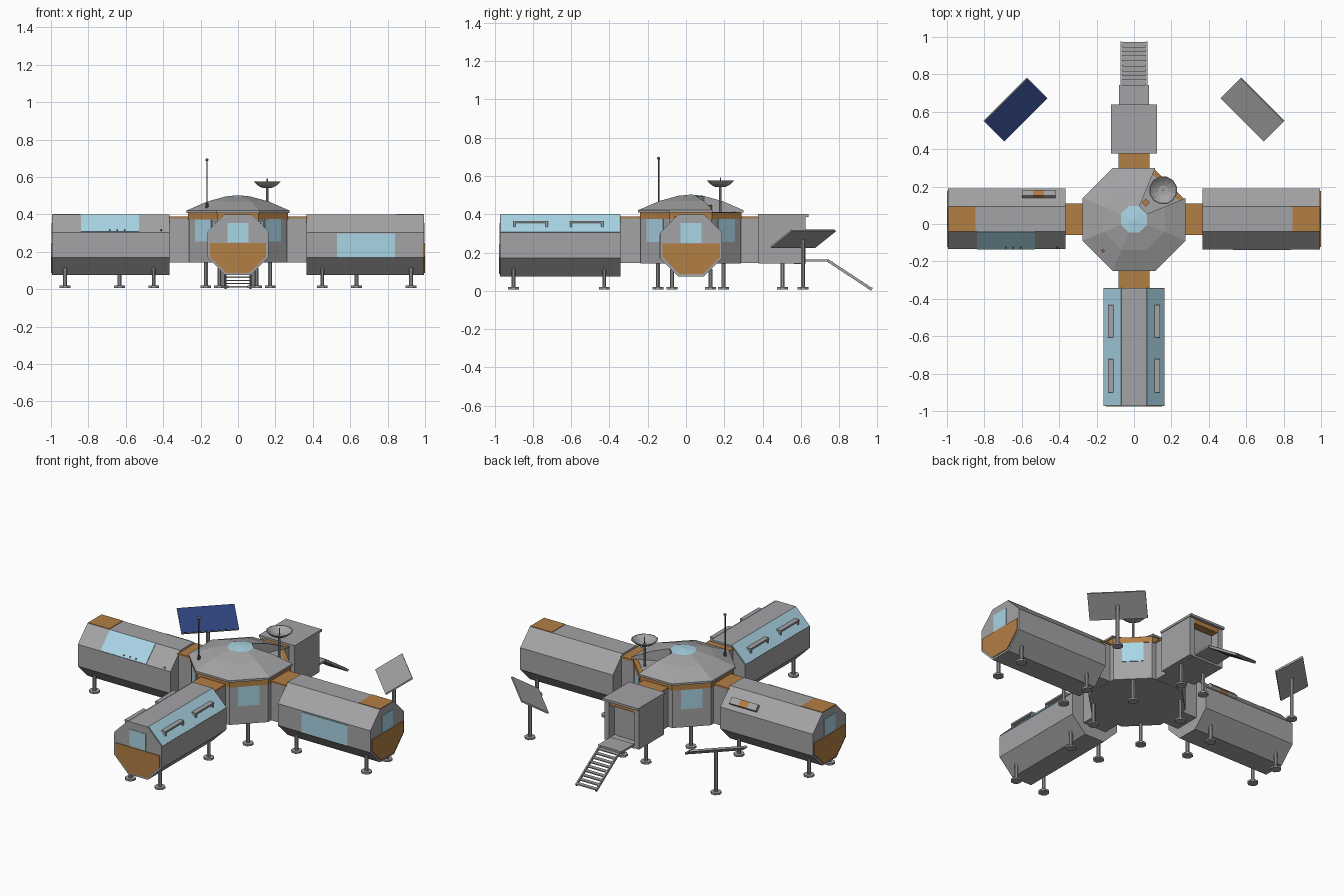
import bpy, bmesh, math
from mathutils import Matrix, Vector, Euler

if "Cube" in bpy.data.objects:
    bpy.data.objects.remove(bpy.data.objects["Cube"])

def mat(name, r, g, b):
    m = bpy.data.materials.new(name)
    m.diffuse_color = (r, g, b, 1)
    m.use_nodes = True
    m.node_tree.nodes["Principled BSDF"].inputs["Base Color"].default_value = m.diffuse_color
    return m

GREY = mat("hull_grey", .37, .37, .38)
ORANGE = mat("trim_orange", .45, .21, .06)
GLASS = mat("window_blue", .40, .66, .78)
NAVY = mat("solar_navy", .027, .055, .20)
DARK = mat("dark_grey", .12, .12, .125)
I = Matrix.Identity(4)
T = Matrix.Translation
CY = .025            # hub centre in y
K = math.cos(math.pi / 8)

def finish(name, bm, m, M=I):
    bmesh.ops.remove_doubles(bm, verts=bm.verts, dist=1e-5)
    bmesh.ops.recalc_face_normals(bm, faces=bm.faces)
    bm.transform(M)
    me = bpy.data.meshes.new(name)
    bm.to_mesh(me)
    bm.free()
    me.materials.append(m)
    ob = bpy.data.objects.new(name, me)
    bpy.context.collection.objects.link(ob)
    return ob

def box(name, loc, size, m, M=I, rot=(0, 0, 0)):
    bm = bmesh.new()
    bmesh.ops.create_cube(bm, size=1, matrix=Matrix.Diagonal((*size, 1)))
    return finish(name, bm, m, M @ T(loc) @ Euler(rot).to_matrix().to_4x4())

def lathe(name, loc, prof, n, m, M=I):
    """Closed surface of revolution; profile is (radius, z) from axis to axis."""
    bm = bmesh.new()
    rings = [[bm.verts.new((r * math.cos((k + .5) * math.tau / n),
                            r * math.sin((k + .5) * math.tau / n), z))
              for k in range(n)] for r, z in prof]
    for a, b in zip(rings, rings[1:]):
        for k in range(n):
            bm.faces.new((a[k], a[(k + 1) % n], b[(k + 1) % n], b[k]))
    bmesh.ops.remove_doubles(bm, verts=bm.verts, dist=1e-5)
    return finish(name, bm, m, M @ T(loc))

def rod(name, loc, r, z0, z1, m, M=I, n=8):
    return lathe(name, (loc[0], loc[1], 0), [(0, z0), (r, z0), (r, z1), (0, z1)], n, m, M)

def prism(name, pts, x0, x1, m, M=I):
    """Extrude a (y, z) outline along x."""
    bm = bmesh.new()
    a = [bm.verts.new((x0, *p)) for p in pts]
    b = [bm.verts.new((x1, *p)) for p in pts]
    bm.faces.new(a)
    bm.faces.new(b)
    for i in range(len(a)):
        j = (i + 1) % len(a)
        bm.faces.new((a[i], a[j], b[j], b[i]))
    return finish(name, bm, m, M)

def leg(name, x, y, top, M=I):
    rod(name + "_post", (x, y), .011, .018, top, GREY, M)
    rod(name + "_foot", (x, y), .031, .008, .019, GREY, M)

# ---- habitat modules: octagonal tubes, local +x points away from the hub
A, S, ZC, L = .162, .067, .2375, .63
OCT = [(-S, -A), (S, -A), (A, -S), (A, S), (S, A), (-S, A), (-A, S), (-A, -S)]

def slope_plate(name, x0, x1, side, M):
    box(name, ((x0 + x1) / 2, side * .1148, ZC + .1148), (x1 - x0, .132, .006),
        GLASS, M, (-side * math.pi / 4, 0, 0))

def module(name, M):
    prism(name + "_hull", [(y, z + ZC) for y, z in OCT], 0, L, GREY, M)
    k = .93
    low = [(-A * k, .247)] + [(y * k, z * k + ZC) for y, z in
                              (OCT[7], OCT[0], OCT[1], OCT[2])] + [(A * k, .247)]
    prism(name + "_end_panel", low, L - .002, L + .005, ORANGE, M)
    box(name + "_end_window", (L, 0, .302), (.006, .11, .106), GLASS, M)
    for i, x in enumerate((.085, .56)):
        for s in (-1, 1):
            leg(f"{name}_leg_{i}_{s}", x, s * .1, .115, M)

RIGHT = T((.365, CY + .002, 0))
LEFT = T((-.365, CY + .002, 0)) @ Matrix.Rotation(math.pi, 4, 'Z')
FRONT = T((0, -.342, 0)) @ Matrix.Rotation(-math.pi / 2, 4, 'Z')
for nm, M in (("right_module", RIGHT), ("left_module", LEFT), ("front_module", FRONT)):
    module(nm, M)
for nm, M in (("right", RIGHT), ("left", LEFT)):
    box(nm + "_roof_panel", (.555, 0, ZC + A), (.145, .132, .006), ORANGE, M)

# right module side window, left module skylight, rivets and roof unit
box("right_side_window", (.32, -A, ZC - .004), (.31, .006, .127), GLASS, RIGHT)
slope_plate("left_skylight", .165, .475, 1, LEFT)
for i, x in enumerate((.32, .28, .24, .045)):
    box(f"rivet_{i}", (x, .153, .316), (.009, .009, .009), DARK, LEFT, (-math.pi / 4, 0, 0))
for i, (x, c) in enumerate(((.085, GREY), (.145, ORANGE), (.205, GREY))):
    box(f"roof_unit_{i}", (x, -.13, .343), (.06, .04, .03), c, LEFT, (math.pi / 4, 0, 0))

# front module glass slopes with hand rails
for s in (-1, 1):
    slope_plate(f"front_skylight_{s}", .005, L - .005, s, FRONT)
    for i, (x0, x1) in enumerate(((.09, .265), (.38, .56))):
        box(f"rail_{i}_{s}", ((x0 + x1) / 2, s * .124, .359), (x1 - x0, .03, .01), GREY, FRONT)
        for j, x in enumerate((x0 + .006, x1 - .006)):
            box(f"rail_post_{i}_{j}_{s}", (x, s * .13, .34), (.012, .014, .034), GREY, FRONT)

# ---- hub
HUB = T((0, CY, 0))
def octa(name, a, z0, z1, m):
    lathe(name, (0, 0, 0), [(0, z0), (a / K, z0), (a / K, z1), (0, z1)], 8, m, HUB)
octa("hub_body", .262, .143, .376, GREY)
octa("hub_trim_band", .266, .374, .409, ORANGE)
octa("hub_deck", .24, .40, .412, GREY)
for q in range(4):
    R = HUB @ Matrix.Rotation(math.pi / 4 + q * math.pi / 2, 4, 'Z')
    box(f"hub_window_{q}", (.262, 0, .315), (.008, .122, .12), GLASS, R)
    leg(f"hub_leg_{q}", .243, 0, .15, R)
    # short corridors to the four arms
    C = HUB @ Matrix.Rotation(q * math.pi / 2, 4, 'Z')
    box(f"corridor_{q}", (.31, 0, .262), (.12, .16, .236), GREY, C)
    box(f"corridor_roof_{q}", (.31, 0, .383), (.12, .168, .01), ORANGE, C)

# faceted roof, one sector left open for the dish
prof = [(.275, .409), (.275, .421), (.165, .469), (.07, .495)]
bm = bmesh.new()
def col(k):
    t = (k + .5) * math.pi / 4
    return [bm.verts.new((r / K * math.cos(t), r / K * math.sin(t), z))
            for r, z in prof + [(.07, .409)]]
cols = [col(k) for k in range(8)]
for k in range(8):
    a, b = cols[k], cols[(k + 1) % 8]
    if k == 0:               # open sector: only its inner wall
        bm.faces.new((a[3], b[3], b[4], a[4]))
        bm.faces.new(a)
        bm.faces.new(b)
        continue
    for i in range(3):
        bm.faces.new((a[i], b[i], b[i + 1], a[i + 1]))
    bm.faces.new((a[0], b[0], b[4], a[4]))
bm.faces.new([c[3] for c in cols])
finish("hub_roof", bm, GREY, HUB)
lathe("roof_skylight", (0, 0, 0), [(0, .49), (.07 / K, .496), (0, .503)], 8, GLASS, HUB)

# dish, its control box, and the mast
DX, DY = .156, .18
rod("dish_post", (DX, DY), .007, .41, .55, GREY)
lathe("dish", (DX, DY, 0), [(0, .541), (.03, .543), (.055, .557), (.076, .577),
      (.071, .577), (.05, .561), (.028, .549), (0, .547)], 12, GREY)
rod("dish_feed", (DX, DY), .004, .545, .592, GREY)
box("dish_control_box", (.062, .115, .43), (.03, .03, .035), ORANGE, rot=(0, 0, math.pi / 4))
rod("mast", (-.166, -.143), .004, .42, .69, DARK)
rod("mast_base", (-.166, -.143), .009, .42, .46, DARK)
lathe("mast_tip", (-.166, -.143, .692), [(0, -.009), (.009, -.004), (.009, .004), (0, .009)], 8, ORANGE)

# ---- airlock with recessed doorway
box("airlock_body", (0, .475, .265), (.236, .19, .246), GREY)
for s in (-1, 1):
    box(f"airlock_wall_{s}", (s * .102, .595, .265), (.032, .06, .246), GREY)
    leg(f"airlock_leg_{s}", s * .08, .504, .15)
box("airlock_floor", (0, .595, .15), (.18, .06, .02), GREY)
box("airlock_lintel", (0, .596, .373), (.172, .05, .028), ORANGE)
box("airlock_roof", (0, .508, .393), (.244, .264, .014), GREY)
box("airlock_door", (0, .571, .255), (.12, .006, .19), GREY)

# landing and stairs
box("landing", (0, .68, .158), (.16, .125, .012), GREY)
for s in (-1, 1):
    box(f"stair_stringer_{s}", (s * .067, .855, .083), (.009, .278, .014), GREY,
        rot=(math.atan2(-.155, .235), 0, 0))
for i in range(9):
    t = (i + .5) / 9
    box(f"stair_step_{i}", (0, .742 + .232 * t, .158 - .153 * t), (.13, .024, .006), GREY)

# ---- solar panels, tilted toward the base; the left one shows cells
tilt = math.atan2(.086, .152)
for s, nm in ((-1, "left"), (1, "right")):
    h = math.sqrt(.5)
    u = Vector((h, -s * h, 0))
    v = Vector((s * h * math.cos(tilt), h * math.cos(tilt), math.sin(tilt)))
    P = Matrix((u, v, u.cross(v))).transposed().to_4x4()
    P.translation = (s * .633, .612, .271)
    box(nm + "_solar_panel", (0, 0, 0), (.326, .175, .009), GREY, P)
    if s < 0:
        box("solar_cells", (0, 0, .005), (.322, .171, .004), NAVY, P)
    leg(nm + "_solar_stand", s * .633, .612, .268)
